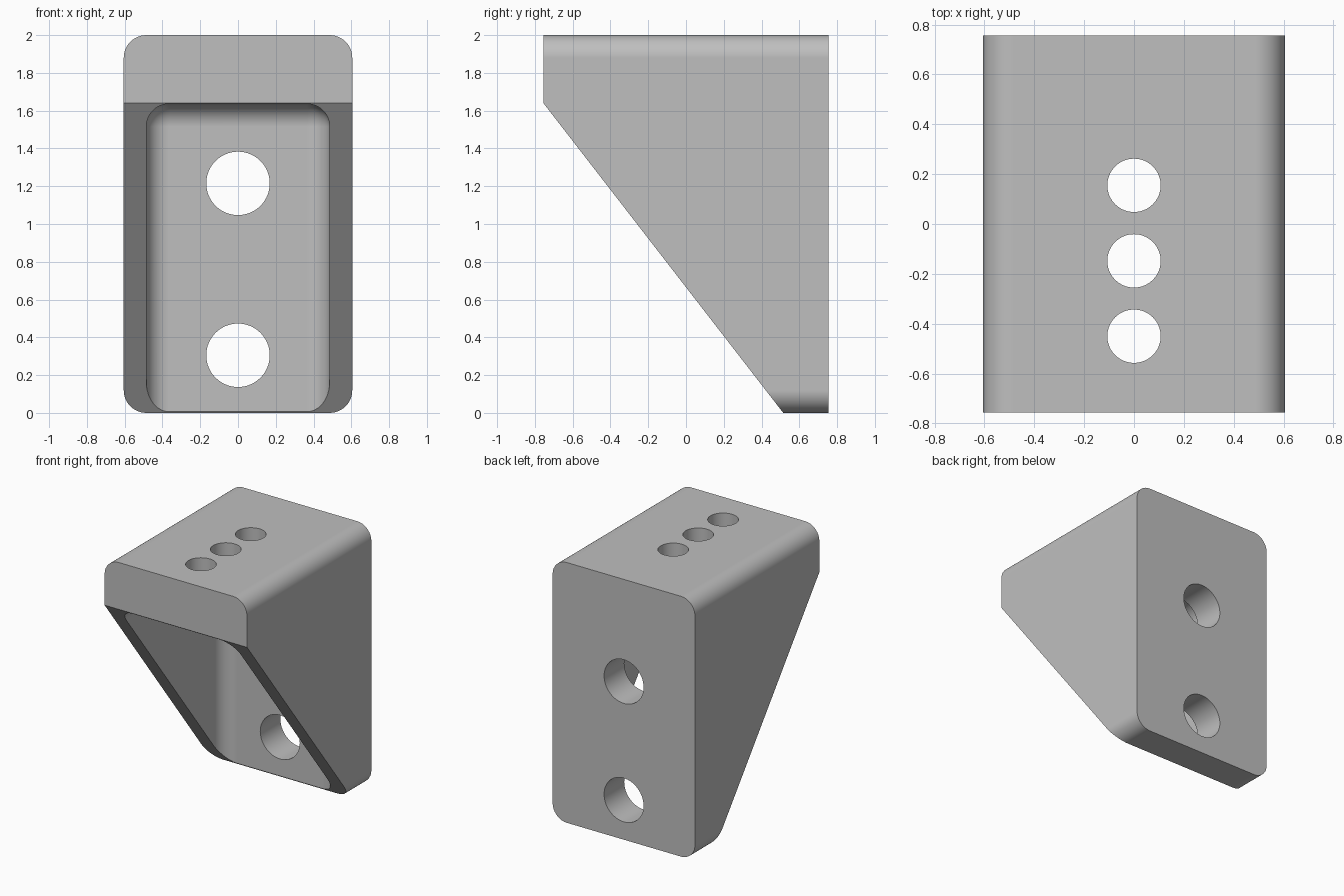
import bpy, bmesh
from math import radians
from mathutils import Matrix, Vector

if "Cube" in bpy.data.objects:
    bpy.data.objects.remove(bpy.data.objects["Cube"], do_unlink=True)

HALF_W, HALF_D, HEIGHT = 0.605, 0.755, 2.0
LIP_Z = 1.64        # bottom of the front lip, where the slope starts
FOOT_Y = 0.515      # where the slope meets the ground
FILLET = 0.12

grey = bpy.data.materials.new("plain grey")
grey.use_nodes = True
colour = (0.52, 0.52, 0.52, 1)
grey.diffuse_color = colour
grey.node_tree.nodes["Principled BSDF"].inputs["Base Color"].default_value = colour


def make_object(name, bm):
    bmesh.ops.recalc_face_normals(bm, faces=bm.faces)
    mesh = bpy.data.meshes.new(name)
    bm.to_mesh(mesh)
    bm.free()
    mesh.materials.append(grey)
    obj = bpy.data.objects.new(name, mesh)
    bpy.context.collection.objects.link(obj)
    return obj


def rounded_box(low, high, only_depth_edges=False):
    """Box between two corners with filleted edges."""
    low, high = Vector(low), Vector(high)
    bm = bmesh.new()
    bmesh.ops.create_cube(bm, size=1, matrix=Matrix.Translation((low + high) / 2)
                          @ Matrix.Diagonal((*(high - low), 1)))
    edges = [e for e in bm.edges if not only_depth_edges
             or abs(e.verts[0].co.y - e.verts[1].co.y) > 0.1]
    bmesh.ops.bevel(bm, geom=edges, offset=FILLET, segments=12, profile=0.5,
                    affect='EDGES', clamp_overlap=True)
    return bm


def drill(name, radius, centre, length, turn=Matrix()):
    bm = bmesh.new()
    bmesh.ops.create_cone(bm, cap_ends=True, segments=64, radius1=radius,
                          radius2=radius, depth=length,
                          matrix=Matrix.Translation(centre) @ turn)
    return make_object(name, bm)


# Bracket body: rounded block with the sloped front cut away
bm = rounded_box((-HALF_W, -HALF_D, 0), (HALF_W, HALF_D, HEIGHT), True)
bmesh.ops.bisect_plane(bm, geom=bm.verts[:] + bm.edges[:] + bm.faces[:],
                       plane_co=(0, FOOT_Y, 0),
                       plane_no=(0, -LIP_Z, -(FOOT_Y + HALF_D)), clear_outer=True)
bmesh.ops.holes_fill(bm, edges=[e for e in bm.edges if e.is_boundary])
bracket = make_object("bracket", bm)

# Cutters: inner pocket, two wall holes and three shelf holes
cutters = [make_object("pocket_cutter", rounded_box((-0.485, -2, -1), (0.485, 0.51, 1.636)))]
for z in (0.305, 1.215):
    cutters.append(drill("wall_hole_cutter", 0.168, (0, 0.7, z), 0.8,
                         Matrix.Rotation(radians(90), 4, 'X')))
for y in (-0.45, -0.148, 0.155):
    cutters.append(drill("shelf_hole_cutter", 0.107, (0, y, 1.8), 0.8))

bpy.ops.object.select_all(action='DESELECT')
bracket.select_set(True)
bpy.context.view_layer.objects.active = bracket
for cutter in cutters:
    cut = bracket.modifiers.new(cutter.name, 'BOOLEAN')
    cut.operation, cut.solver, cut.object = 'DIFFERENCE', 'EXACT', cutter
    bpy.ops.object.modifier_apply(modifier=cut.name)
    bpy.data.objects.remove(cutter, do_unlink=True)

# Smooth fillets and bores, crisp edges, flat faces kept flat
bpy.ops.object.shade_smooth_by_angle(angle=radians(30))
weighted = bracket.modifiers.new("flat_face_normals", 'WEIGHTED_NORMAL')
weighted.keep_sharp = True
